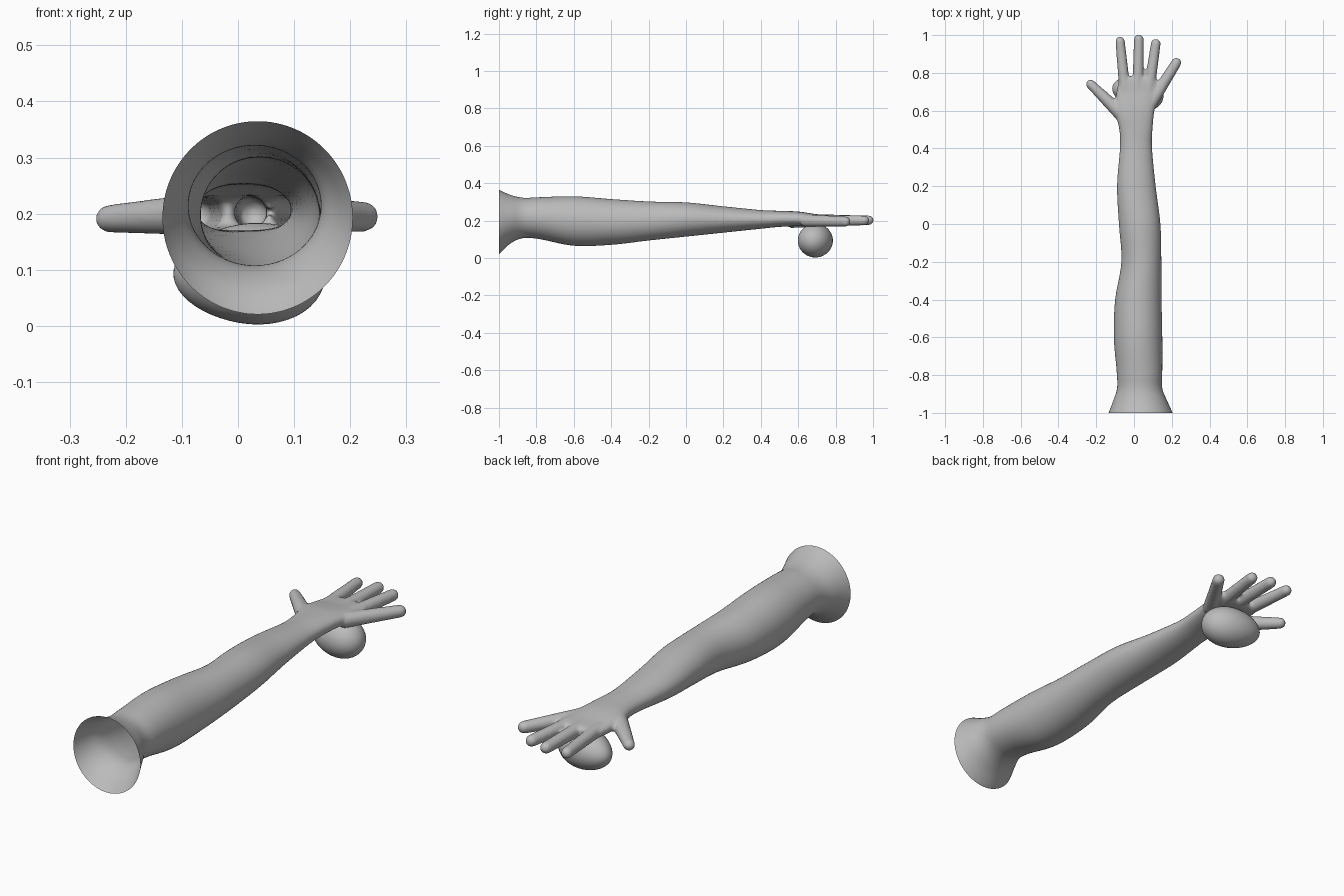
import bpy, bmesh, math
from mathutils import Vector, Matrix

cube = bpy.data.objects.get("Cube")
if cube:
    bpy.data.objects.remove(cube, do_unlink=True)

grey = bpy.data.materials.new("plain grey")
grey.use_nodes = True
colour = (0.5, 0.5, 0.5, 1)
grey.diffuse_color = colour
grey.node_tree.nodes["Principled BSDF"].inputs["Base Color"].default_value = colour


def make_object(name, bm):
    mesh = bpy.data.meshes.new(name)
    bm.to_mesh(mesh)
    bm.free()
    mesh.materials.append(grey)
    obj = bpy.data.objects.new(name, mesh)
    bpy.context.collection.objects.link(obj)
    return obj


def loft(bm, rings):
    """Closed tube through rings of points, capped at both ends."""
    loops = [[bm.verts.new(p) for p in ring] for ring in rings]
    n = len(loops[0])
    for a, b in zip(loops, loops[1:]):
        for i in range(n):
            j = (i + 1) % n
            bm.faces.new((a[i], a[j], b[j], b[i]))
    bm.faces.new(loops[0][::-1])
    bm.faces.new(loops[-1])


def catmull(p0, p1, p2, p3, t):
    return 0.5 * (2 * p1 + (p2 - p0) * t + (2 * p0 - 5 * p1 + 4 * p2 - p3) * t * t
                  + (3 * p1 - p0 - 3 * p2 + p3) * t ** 3)


# Arm outline: y, low x, high x, low z, high z
outline = [
    (-1.04, -.15, .222, -.01, .385), (-1, -.135, .205, .02, .365),
    (-.94, -.112, .178, .076, .338), (-.87, -.09, .15, .106, .322),
    (-.78, -.092, .15, .1, .325), (-.6, -.107, .15, .065, .33),
    (-.4, -.1, .146, .07, .315), (-.2, -.067, .145, .093, .302),
    (0, -.08, .14, .114, .297), (.2, -.09, .115, .135, .276),
    (.4, -.075, .096, .156, .256), (.5, -.078, .098, .166, .252),
    (.6, -.1, .108, .17, .248), (.7, -.092, .128, .171, .234),
    (.76, -.078, .125, .174, .229), (.78, -.06, .1, .182, .222)]
outline = [Vector(o) for o in outline]


def section(y, x0, x1, z0, z1, sides=48):
    # The hand is boxier than the arm
    power = 1 - 0.3 * min(1, max(0, (y - .4) / .3))
    points = []
    for i in range(sides):
        a = math.tau * i / sides
        c, s = math.cos(a), math.sin(a)
        points.append(((x0 + x1) / 2 + (x1 - x0) / 2 * math.copysign(abs(c) ** power, c), y,
                       (z0 + z1) / 2 + (z1 - z0) / 2 * math.copysign(abs(s) ** power, s)))
    return points


bm = bmesh.new()
rings = []
last = len(outline) - 1
for k in range(last):
    p = [outline[min(max(k + d, 0), last)] for d in (-1, 0, 1, 2)]
    rings += [section(*catmull(*p, t / 6)) for t in range(6)]
rings.append(section(*outline[last]))
loft(bm, rings)


# Fingers: tapered rods with round tips
def finger(base, tip, r0, r1, sides=20):
    base, tip = Vector(base), Vector(tip)
    axis = (tip - base).normalized()
    turn = axis.to_track_quat('Z', 'Y')
    centre = tip - axis * r1
    stations = [(base, r0)] + [(base.lerp(centre, t / 4), r0 + (r1 - r0) * t / 4) for t in (1, 2, 3)]
    for i in range(7):
        a = math.pi / 2 * i / 7
        stations.append((centre + axis * r1 * math.sin(a), r1 * math.cos(a)))
    loft(bm, [[c + turn @ Vector((r * math.cos(math.tau * i / sides),
                                  r * math.sin(math.tau * i / sides), 0))
               for i in range(sides)] for c, r in stations])


finger((-.045, .68, .202), (-.076, .992, .2), .031, .025)
finger((.02, .68, .203), (.026, 1.003, .201), .031, .026)
finger((.075, .68, .202), (.119, .98, .2), .031, .026)
finger((.085, .63, .2), (.238, .876, .194), .034, .027)
finger((-.045, .56, .2), (-.247, .757, .19), .04, .025)

# Fuse into one skin
source = make_object("arm_source", bm)
remesh = source.modifiers.new("fuse", 'REMESH')
remesh.mode = 'VOXEL'
remesh.voxel_size = 0.007
smooth = source.modifiers.new("soften", 'SMOOTH')
smooth.factor = 0.5
smooth.iterations = 6
evaluated = source.evaluated_get(bpy.context.evaluated_depsgraph_get())
skin = bmesh.new()
skin.from_mesh(evaluated.to_mesh())
evaluated.to_mesh_clear()
bpy.data.objects.remove(source, do_unlink=True)

# Cut the shoulder end open, leaving a hollow sleeve
bmesh.ops.bisect_plane(skin, geom=skin.verts[:] + skin.edges[:] + skin.faces[:],
                       plane_co=(0, -1, 0), plane_no=(0, -1, 0), clear_outer=True)
for f in skin.faces:
    f.smooth = True
make_object("arm_and_hand", skin)

# Egg under the palm, narrower toward the thumb
egg = bmesh.new()
bmesh.ops.create_uvsphere(egg, u_segments=40, v_segments=24, radius=1)
for v in egg.verts:
    width = .09 * (1 + .12 * v.co.z)
    v.co = Vector((v.co.z * .138, v.co.x * width, v.co.y * width))
bmesh.ops.transform(egg, verts=egg.verts, matrix=Matrix.Translation((.02, .695, .093))
                    @ Matrix.Rotation(math.radians(-14), 4, 'Z'))
bmesh.ops.recalc_face_normals(egg, faces=egg.faces)
for f in egg.faces:
    f.smooth = True
make_object("egg", egg)
